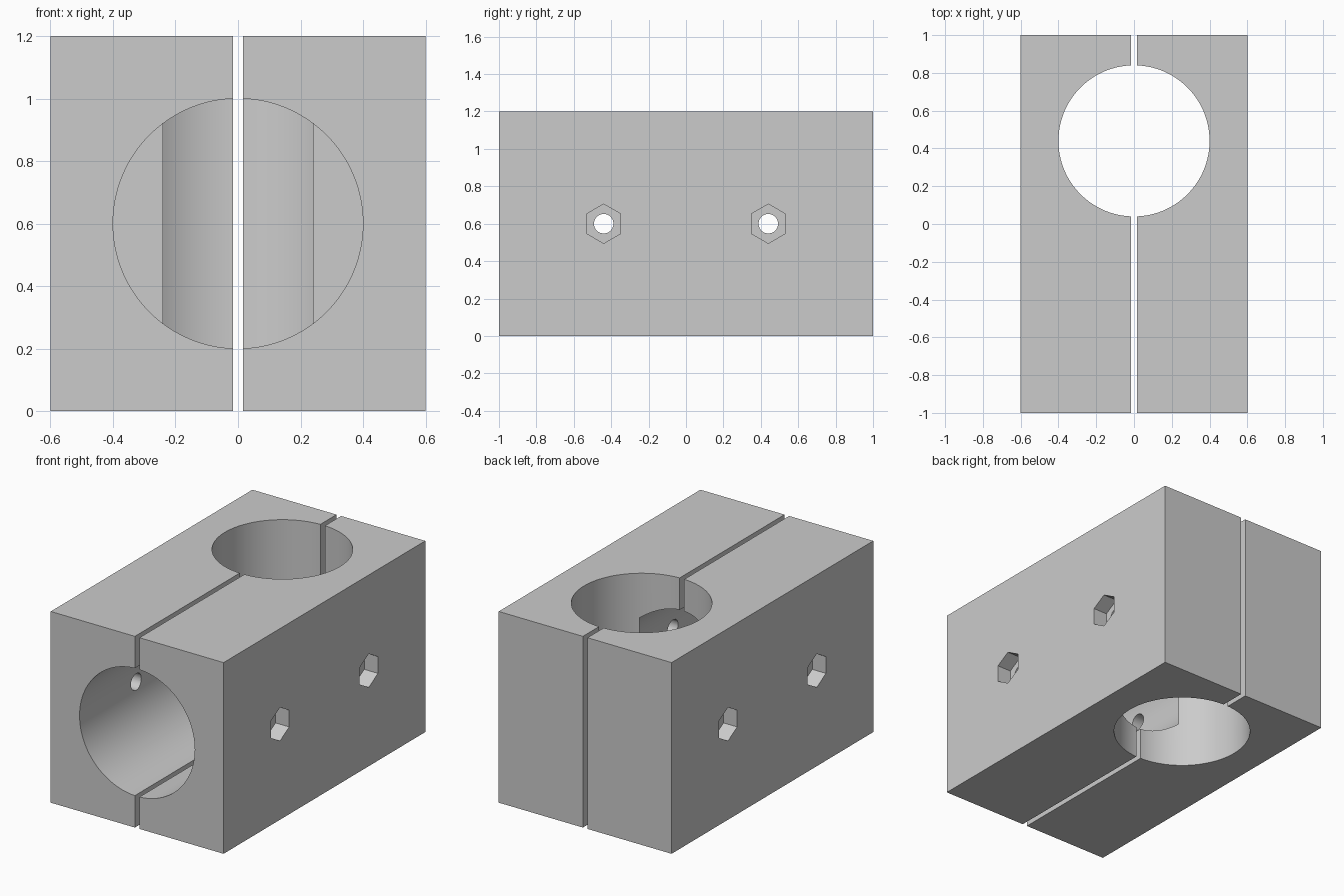
import bpy, bmesh
from math import cos, sin, tau, radians
from mathutils import Vector

default = bpy.data.objects.get("Cube")
if default:
    bpy.data.objects.remove(default, do_unlink=True)

X, Y, Z = Vector((1, 0, 0)), Vector((0, 1, 0)), Vector((0, 0, 1))
WIDTH, LENGTH, HEIGHT, GAP = 1.2, 2.0, 1.2, 0.032
MID = HEIGHT / 2
BOLT_Y = 0.44

grey = bpy.data.materials.new("plain grey")
grey.use_nodes = True
grey.diffuse_color = (0.6, 0.6, 0.6, 1)
grey.node_tree.nodes["Principled BSDF"].inputs["Base Color"].default_value = (0.6, 0.6, 0.6, 1)


def add_object(name, bm):
    bmesh.ops.recalc_face_normals(bm, faces=bm.faces)
    mesh = bpy.data.meshes.new(name)
    bm.to_mesh(mesh)
    bm.free()
    mesh.materials.append(grey)
    obj = bpy.data.objects.new(name, mesh)
    bpy.context.collection.objects.link(obj)
    return obj


def prism(name, start, end, radius, sides, u):
    """Regular prism from start to end with its first corner along u."""
    start, end = Vector(start), Vector(end)
    v = (end - start).normalized().cross(u)
    bm = bmesh.new()
    ring = [bm.verts.new(start + radius * (cos(tau * i / sides) * u + sin(tau * i / sides) * v))
            for i in range(sides)]
    cap = bm.faces.new(ring)
    out = bmesh.ops.extrude_face_region(bm, geom=[cap], use_keep_orig=True)
    moved = [g for g in out["geom"] if isinstance(g, bmesh.types.BMVert)]
    bmesh.ops.translate(bm, verts=moved, vec=end - start)
    return add_object(name, bm)


# Left half of the split block
bm = bmesh.new()
bmesh.ops.create_cube(bm, size=1)
half = (WIDTH - GAP) / 2
bmesh.ops.scale(bm, verts=bm.verts, vec=(half, LENGTH, HEIGHT))
bmesh.ops.translate(bm, verts=bm.verts, vec=(GAP / 2 + half / 2, 0, MID))
left_block = add_object("left_clamp_half", bm)

# Vertical through bore, and front bore that stops inside it
cutters = [
    prism("upright_bore", (0, BOLT_Y, -0.1), (0, BOLT_Y, HEIGHT + 0.1), 0.4, 128, Y),
    prism("front_bore", (0, -1.1, MID), (0, 0.12, MID), 0.4, 128, Z),
]
# Bolt holes with hexagonal nut pockets
for y in (-BOLT_Y, BOLT_Y):
    cutters.append(prism("bolt_hole", (0.2, y, MID), (0.7, y, MID), 0.052, 32, Z))
    cutters.append(prism("nut_pocket", (0.505, y, MID), (0.7, y, MID), 0.105, 6, Z))

for cutter in cutters:
    mod = left_block.modifiers.new(cutter.name, "BOOLEAN")
    mod.operation = "DIFFERENCE"
    mod.solver = "EXACT"
    mod.object = cutter
    cutter.hide_render = True

# Bake the cuts and remove the cutters
bpy.context.view_layer.update()
evaluated = left_block.evaluated_get(bpy.context.evaluated_depsgraph_get())
cut_mesh = bpy.data.meshes.new_from_object(evaluated)
left_block.modifiers.clear()
left_block.data = cut_mesh
for cutter in cutters:
    bpy.data.objects.remove(cutter, do_unlink=True)

# Mirrored right half
bm = bmesh.new()
bm.from_mesh(cut_mesh)
bmesh.ops.scale(bm, verts=bm.verts, vec=(-1, 1, 1))
right_block = add_object("right_clamp_half", bm)

# Smooth bores, sharp block edges
bpy.ops.object.select_all(action="DESELECT")
for obj in (left_block, right_block):
    obj.select_set(True)
bpy.context.view_layer.objects.active = left_block
bpy.ops.object.shade_smooth_by_angle(angle=radians(25))
